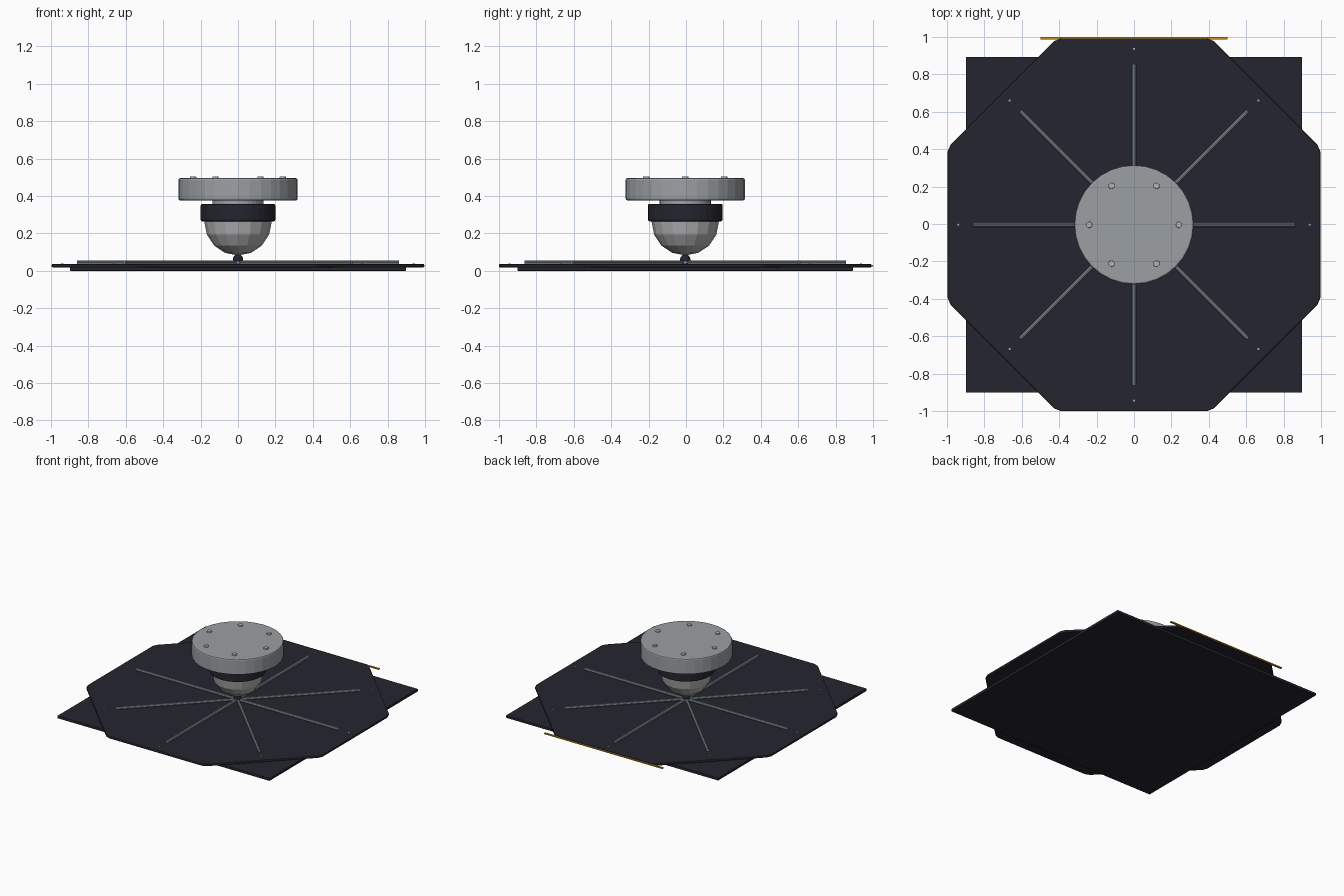
import bpy
import bmesh
from math import pi, cos, sin, sqrt
from mathutils import Matrix

if "Cube" in bpy.data.objects:
    bpy.data.objects.remove(bpy.data.objects["Cube"])

CY = -0.004  # centre of the body, offset by the rear strip


def material(name, rgb):
    m = bpy.data.materials.new(name)
    m.use_nodes = True
    m.diffuse_color = (*rgb, 1)
    bsdf = next(n for n in m.node_tree.nodes if n.type == "BSDF_PRINCIPLED")
    bsdf.inputs["Base Color"].default_value = (*rgb, 1)
    return m


DARK = material("dark navy", (0.018, 0.018, 0.028))
STEEL = material("blue grey steel", (0.33, 0.35, 0.37))
SILVER = material("silver", (0.45, 0.45, 0.46))
RIB = material("rib grey", (0.24, 0.28, 0.30))
GOLD = material("gold", (0.60, 0.28, 0.015))


def finish(name, bm, mat, bevel=0):
    bmesh.ops.recalc_face_normals(bm, faces=bm.faces)
    mesh = bpy.data.meshes.new(name)
    bm.to_mesh(mesh)
    bm.free()
    mesh.materials.append(mat)
    ob = bpy.data.objects.new(name, mesh)
    ob.location.y = CY
    bpy.context.collection.objects.link(ob)
    if bevel:
        mod = ob.modifiers.new("bevel", "BEVEL")
        mod.width, mod.segments = bevel, 2
        mod.limit_method, mod.angle_limit = "ANGLE", 0.6
    return ob


def cylinder(name, r, z0, z1, mat, sides=32, bevel=0, x=0, y=0):
    bm = bmesh.new()
    bmesh.ops.create_cone(bm, cap_ends=True, segments=sides, radius1=r, radius2=r,
                          depth=z1 - z0,
                          matrix=Matrix.Translation((x, y, (z0 + z1) / 2)))
    return finish(name, bm, mat, bevel)


def prism(name, outline, z0, z1, mat, bevel=0):
    bm = bmesh.new()
    face = bm.faces.new([bm.verts.new((x, y, z0)) for x, y in outline])
    ext = bmesh.ops.extrude_face_region(bm, geom=[face])
    verts = [v for v in ext["geom"] if isinstance(v, bmesh.types.BMVert)]
    bmesh.ops.translate(bm, vec=(0, 0, z1 - z0), verts=verts)
    return finish(name, bm, mat, bevel)


# Square base sheet and octagonal plate
h = 0.898
prism("square_sheet", [(-h, -h), (h, -h), (h, h), (-h, h)], 0, 0.02, DARK, 0.003)
apothem = 0.996
corner = apothem / cos(pi / 8)
octagon = []
for k in range(8):
    a = pi / 8 + k * pi / 4
    # each corner is slightly clipped
    for side in (-1, 1):
        t = a + side * 0.018
        octagon.append((corner * cos(t) * 0.9935, corner * sin(t) * 0.9935))
limit = max(p[0] for p in octagon)
octagon = [(x * apothem / limit, y * apothem / limit) for x, y in octagon]
prism("octagon_plate", octagon, 0.018, 0.036, DARK, 0.005)

# Radial ribs with a small pin beyond each
for k in range(8):
    a = k * pi / 4
    bm = bmesh.new()
    r0, r1 = 0.025, 0.86
    turn = Matrix.Rotation(a, 4, "Z")
    place = turn @ Matrix.Translation(((r0 + r1) / 2, 0, 0.043)) @ Matrix.Rotation(pi / 2, 4, "Y")
    bmesh.ops.create_cone(bm, cap_ends=True, segments=8, radius1=0.011,
                          radius2=0.011, depth=r1 - r0, matrix=place)
    finish(f"rib_{k + 1}", bm, RIB)
    cylinder(f"edge_pin_{k + 1}", 0.006, 0.03, 0.04, SILVER, 8,
             x=0.94 * cos(a), y=0.94 * sin(a))

# Pivot knuckle
bm = bmesh.new()
bmesh.ops.create_uvsphere(bm, u_segments=12, v_segments=8, radius=0.028,
                          matrix=Matrix.Translation((0, 0, 0.06)))
finish("pivot_knuckle", bm, DARK)

# Faceted lower half of the ball
bm = bmesh.new()
bmesh.ops.create_uvsphere(bm, u_segments=16, v_segments=8, radius=0.18)
bmesh.ops.delete(bm, geom=[v for v in bm.verts if v.co.z > 0.01], context="VERTS")
bmesh.ops.translate(bm, vec=(0, 0, 0.262), verts=bm.verts)
rim = [e for e in bm.edges if e.is_boundary]
top = bmesh.ops.extrude_edge_only(bm, edges=rim)
bmesh.ops.translate(bm, vec=(0, 0, 0.05),
                    verts=[v for v in top["geom"] if isinstance(v, bmesh.types.BMVert)])
finish("ball", bm, SILVER)

# Collar, neck and mounting disc
cylinder("collar", 0.2, 0.264, 0.358, DARK, 32, 0.01)
cylinder("neck", 0.137, 0.35, 0.385, STEEL)
cylinder("mounting_disc", 0.319, 0.376, 0.495, STEEL, 32, 0.009)
for k in range(6):
    a = k * pi / 3
    cylinder(f"disc_bolt_{k + 1}", 0.017, 0.485, 0.505, SILVER, 12, 0.003,
             x=0.24 * cos(a), y=0.24 * sin(a))

# Thin strip along the rear edge
prism("rear_strip", [(-0.5, 0.99), (0.5, 0.99), (0.5, 1.004), (-0.5, 1.004)],
      0.023, 0.031, GOLD)
